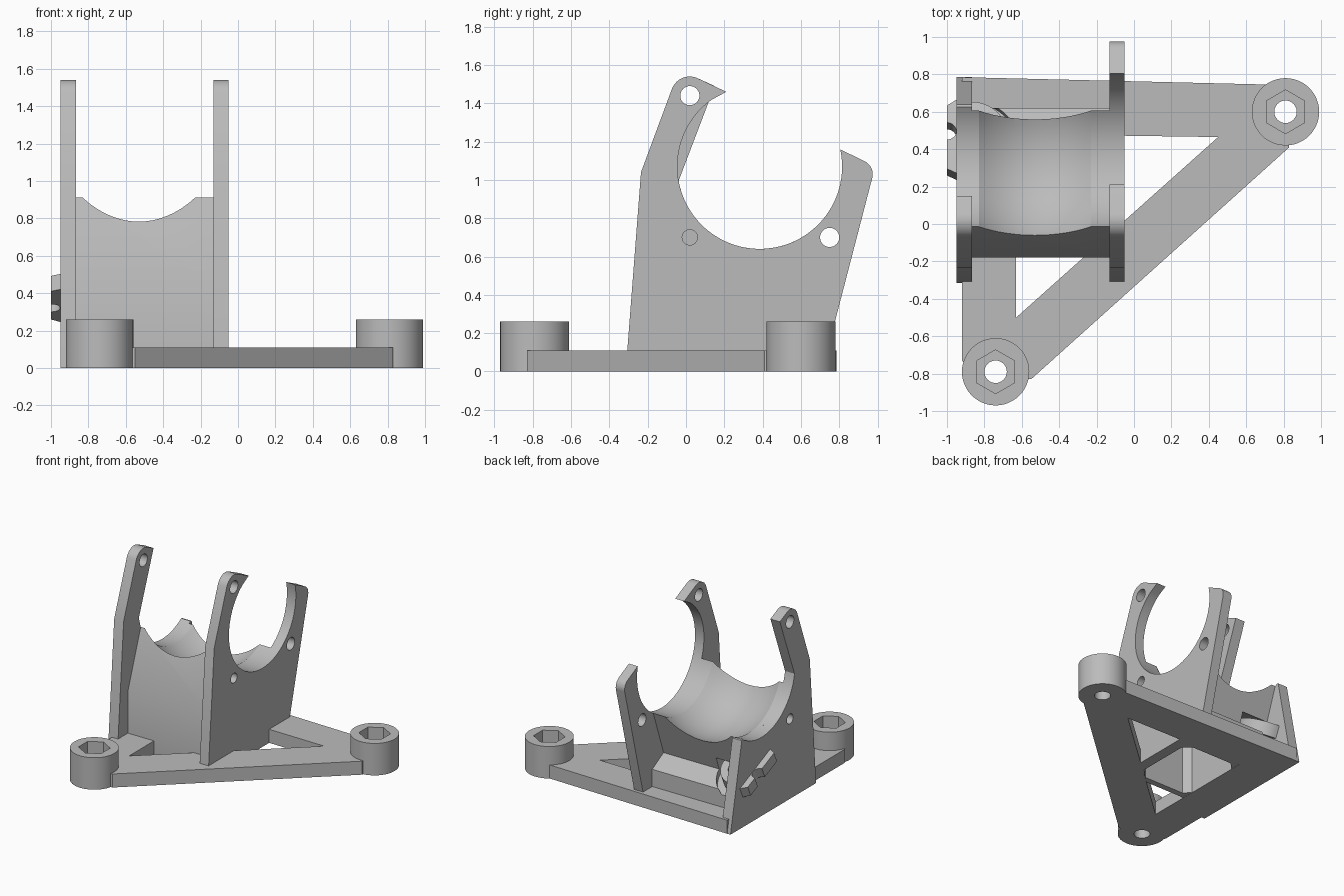
import bpy, bmesh, math
from mathutils import Matrix, Vector

cube = bpy.data.objects.get("Cube")
if cube:
    bpy.data.objects.remove(cube, do_unlink=True)

grey = bpy.data.materials.new("plain_grey")
grey.use_nodes = True
grey.diffuse_color = (0.5, 0.5, 0.5, 1)
grey.node_tree.nodes["Principled BSDF"].inputs["Base Color"].default_value = (0.5, 0.5, 0.5, 1)


def make(name, bm):
    bmesh.ops.recalc_face_normals(bm, faces=bm.faces)
    mesh = bpy.data.meshes.new(name)
    bm.to_mesh(mesh)
    bm.free()
    mesh.materials.append(grey)
    obj = bpy.data.objects.new(name, mesh)
    bpy.context.scene.collection.objects.link(obj)
    return obj


def prism(name, pts, axis, a, b):
    """Extrude a flat outline along x or z, from a to b."""
    bm = bmesh.new()
    place = (lambda u, v: (a, u, v)) if axis == "x" else (lambda u, v: (u, v, a))
    face = bm.faces.new([bm.verts.new(place(u, v)) for u, v in pts])
    grown = bmesh.ops.extrude_face_region(bm, geom=[face])["geom"]
    shift = Vector((b - a, 0, 0) if axis == "x" else (0, 0, b - a))
    bmesh.ops.translate(bm, vec=shift, verts=[g for g in grown if isinstance(g, bmesh.types.BMVert)])
    return make(name, bm)


def arc(centre, r, start, end, n):
    angles = [math.radians(start + (end - start) * i / n) for i in range(n + 1)]
    return [(centre[0] + r * math.cos(t), centre[1] + r * math.sin(t)) for t in angles]


def ring(centre, r, n=32, turn=0):
    return arc(centre, r, turn, turn + 360, n)[:-1]


def cut(obj, *cutters):
    """Subtract each cutter, then throw it away."""
    for cutter in cutters:
        cutter.hide_render = True
        mod = obj.modifiers.new("cut", "BOOLEAN")
        mod.operation, mod.solver, mod.object = "DIFFERENCE", "EXACT", cutter
        graph = bpy.context.evaluated_depsgraph_get()
        graph.update()
        mesh = bpy.data.meshes.new_from_object(obj.evaluated_get(graph))
        obj.modifiers.clear()
        obj.data = mesh
        bpy.data.objects.remove(cutter, do_unlink=True)


parts = []

# Triangular base frame
bosses = {"rear_boss": (0.81, 0.6), "front_boss": (-0.74, -0.79)}
base = prism("base_frame", [(-0.92, 0.785), (0.74, 0.745), (0.83, 0.6), (0.83, 0.41),
                            (-0.55, -0.83), (-0.84, -0.83), (-0.92, -0.73)], "z", 0, 0.11)
cut(base, prism("opening", [(-0.63, -0.5), (0.45, 0.465), (-0.63, 0.48)], "z", -0.1, 0.3))
for c in bosses.values():
    cut(base, prism("clearance", ring(c, 0.15), "z", -0.1, 0.3))
parts.append(base)

# Screw bosses with hexagonal pockets
for name, c in bosses.items():
    boss = prism(name, ring(c, 0.18, 48), "z", 0, 0.26)
    cut(boss, prism("bore", ring(c, 0.06), "z", -0.1, 0.4),
        prism("pocket", ring(c, 0.117, 6, 30), "z", 0.13, 0.4))
    parts.append(boss)

# Upright side plates
AXIS, R = (0.385, 1.07), 0.43
front_edge = [(-0.315, 0), (-0.235, 1.04)]
eye = (0.02, 1.44)
inner = prism("inner_plate", front_edge + arc(eye, 0.1, 160, 70, 10) + [(0.21, 1.46)]
              + arc(AXIS, R, 126, 372, 60) + arc((0.9, 1.03), 0.075, 65, -12, 8)
              + [(0.71, 0)], "x", -0.13, -0.05)
outer = prism("outer_plate", front_edge + arc(eye, 0.1, 160, 70, 10) + [(0.15, 1.49)]
              + arc(AXIS, R, 190, 304, 30) + [(0.64, 0.71), (0.785, 0)], "x", -0.95, -0.865)
for plate, low in ((inner, 0.7), (outer, 0.65)):
    holes = [(eye, 0.05), ((0.02, low), 0.04)]
    if plate == inner:
        holes.append(((0.75, 0.7), 0.05))
    for c, r in holes:
        cut(plate, prism("hole", ring(c, r), "x", -1.2, 0.2))
    parts.append(plate)

# Cradle block with a barrel-shaped trough and a hollow underside
cradle = prism("cradle_block", [(-0.18, 0.002), (-0.18, 0.45), (0, 0.95), (0.1, 1), (0.62, 0.74),
                                (0.474, 0.33), (0.62, 0.25), (0.62, 0.002)], "x", -0.868, -0.127)
bm = bmesh.new()
loops = []
stations = [-0.92] + [-0.83 + 0.6 * i / 16 for i in range(17)] + [-0.08]
for x in stations:
    t = min(abs(x + 0.53) / 0.3, 1)
    radius = R + 0.1 * (1 - t * t)
    loops.append([bm.verts.new((x, y, z)) for y, z in ring(AXIS, radius, 88)])
for p, q in zip(loops, loops[1:]):
    for i in range(len(p)):
        j = (i + 1) % len(p)
        bm.faces.new((p[i], p[j], q[j], q[i]))
bm.faces.new(loops[0])
bm.faces.new(loops[-1])
cut(cradle, make("barrel", bm),
    prism("hollow", [(-0.63, -0.08), (-0.58, -0.13), (-0.22, -0.13), (-0.14, -0.05), (-0.14, 0.38),
                     (-0.2, 0.44), (-0.57, 0.44), (-0.63, 0.38)], "z", -0.2, 0.43))
parts.append(cradle)

# Tilted tie clip through the outer plate: loop inside, slotted pad outside
tilt = Matrix.Translation((0, 0.46, 0.37)) @ Matrix.Rotation(math.radians(-24), 4, "X")


def tilted(name, pts, half):
    obj = prism(name, pts, "z", -half, half)
    obj.data.transform(tilt)
    return obj


cut(cradle, tilted("loop_space", arc((-0.868, 0), 0.24, -90, 90, 24), 0.08))
parts.append(tilted("tie_loop", arc((-0.87, 0), 0.19, -90, 90, 24)
                    + arc((-0.87, 0), 0.13, 90, -90, 24), 0.05))
parts.append(tilted("tie_pad", [(-0.94, -0.23), (-1, -0.2)] + arc((-1, 0.02), 0.05, -90, 90, 12)
                    + [(-1, 0.17), (-0.94, 0.21)], 0.045))

# Smooth curved faces, keep edges crisp
bpy.ops.object.select_all(action="DESELECT")
for part in parts:
    part.select_set(True)
bpy.context.view_layer.objects.active = parts[0]
bpy.ops.object.shade_smooth_by_angle(angle=math.radians(25))
